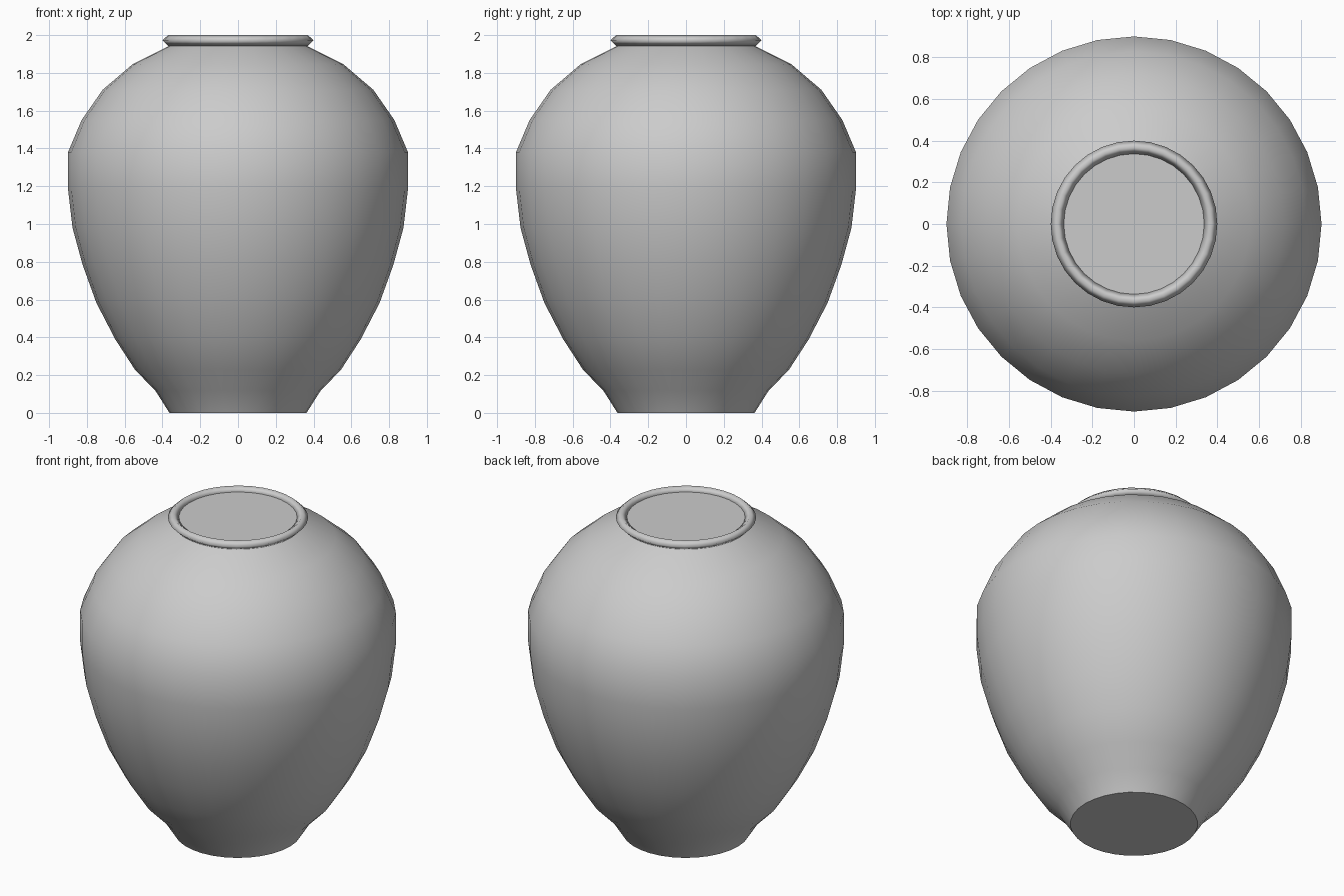
import bpy, bmesh, math

if "Cube" in bpy.data.objects:
    bpy.data.objects.remove(bpy.data.objects["Cube"])

SIDES = 32

clay = bpy.data.materials.new("grey clay")
clay.diffuse_color = (0.6, 0.6, 0.6, 1)
clay.use_nodes = True
clay.node_tree.nodes["Principled BSDF"].inputs["Base Color"].default_value = clay.diffuse_color


def lathe(name, profile, closed=False, cap_first=False, smooth_angle=40):
    """Spin (radius, z) points round the z axis."""
    bm = bmesh.new()
    rings = []
    for r, z in profile:
        rings.append([bm.verts.new((r * math.cos(2 * math.pi * i / SIDES),
                                    r * math.sin(2 * math.pi * i / SIDES), z))
                      for i in range(SIDES)])
    pairs = list(zip(rings, rings[1:]))
    if closed:
        pairs.append((rings[-1], rings[0]))
    for a, b in pairs:
        for i in range(SIDES):
            j = (i + 1) % SIDES
            bm.faces.new((a[i], a[j], b[j], b[i]))
    if cap_first:
        bm.faces.new(rings[0][::-1])
    me = bpy.data.meshes.new(name)
    bm.to_mesh(me)
    bm.free()
    me.materials.append(clay)
    ob = bpy.data.objects.new(name, me)
    bpy.context.collection.objects.link(ob)
    bpy.ops.object.select_all(action='DESELECT')
    ob.select_set(True)
    bpy.context.view_layer.objects.active = ob
    bpy.ops.object.shade_smooth_by_angle(angle=math.radians(smooth_angle))
    return ob


# Vase body with flat base
lathe("vase_body", [
    (0.363, 0), (0.437, 0.117), (0.545, 0.228), (0.65, 0.39), (0.75, 0.583),
    (0.823, 0.785), (0.876, 0.98), (0.9, 1.185), (0.9, 1.38), (0.828, 1.55),
    (0.717, 1.71), (0.558, 1.846), (0.365, 1.943)], cap_first=True)

# Rolled rim, diamond section shaded round
lathe("rim", [(0.37, 1.943), (0.4, 1.973), (0.37, 2.0), (0.337, 1.975)],
      closed=True, smooth_angle=120)

# Flat disc closing the mouth
bpy.ops.mesh.primitive_circle_add(vertices=SIDES, radius=0.337, fill_type='NGON',
                                  location=(0, 0, 1.975),
                                  rotation=(0, 0, math.pi / 2))
disc = bpy.context.object
disc.name = "mouth_disc"
disc.data.materials.append(clay)
